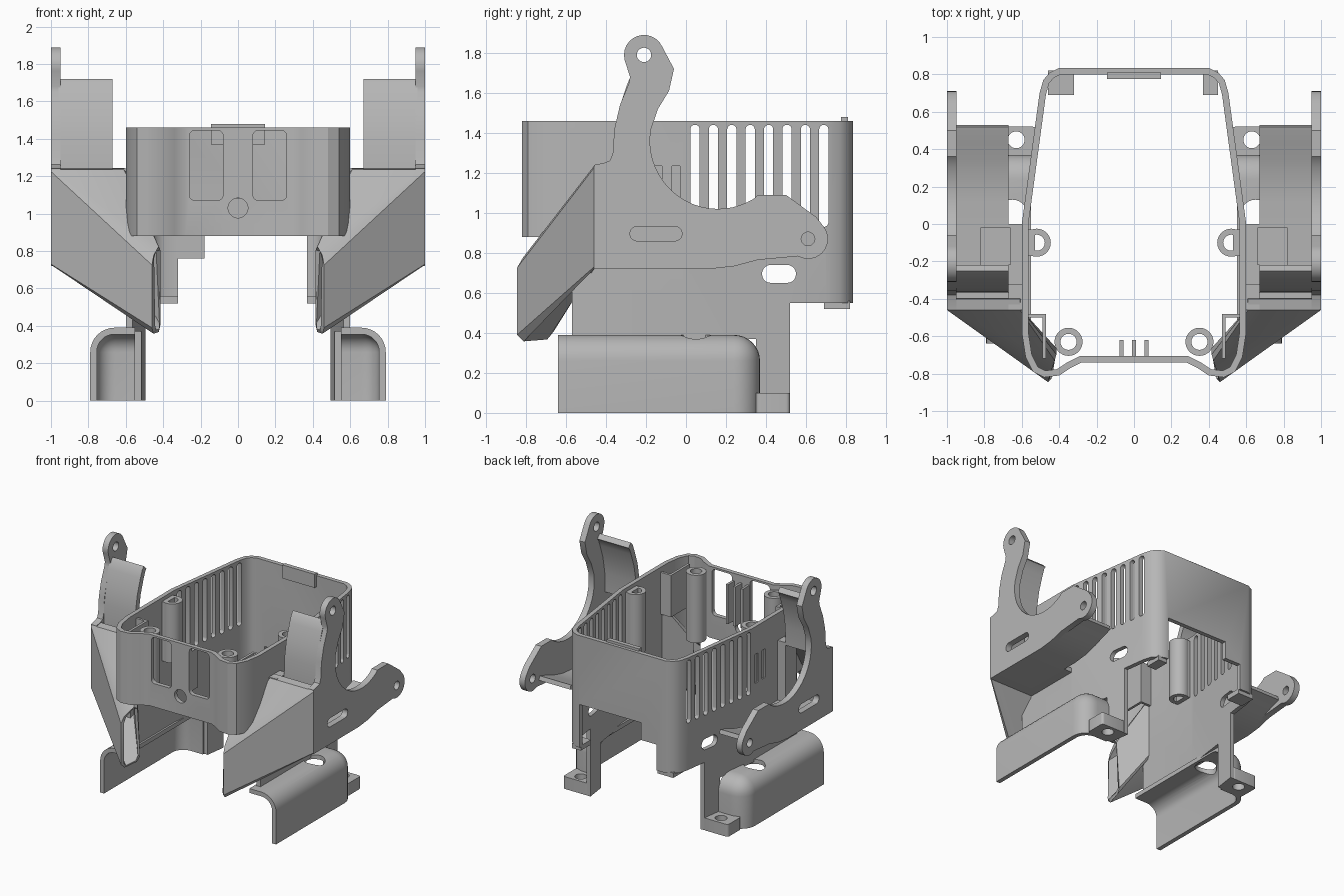
import bpy, bmesh
from math import sin, cos, radians, pi
from mathutils import Matrix, Vector

if "Cube" in bpy.data.objects:
    bpy.data.objects.remove(bpy.data.objects["Cube"], do_unlink=True)

grey = bpy.data.materials.new("matte grey")
grey.use_nodes = True
grey.diffuse_color = (0.47, 0.47, 0.47, 1)
grey.node_tree.nodes["Principled BSDF"].inputs["Base Color"].default_value = (0.47, 0.47, 0.47, 1)
parts = []


def finish(name, bm):
    bmesh.ops.recalc_face_normals(bm, faces=bm.faces)
    mesh = bpy.data.meshes.new(name)
    bm.to_mesh(mesh)
    bm.free()
    mesh.materials.append(grey)
    ob = bpy.data.objects.new(name, mesh)
    bpy.context.collection.objects.link(ob)
    parts.append(ob)
    return ob


def prism(name, pts, axis, lo, hi):
    """Extrude a flat outline along one axis."""
    place = {"X": lambda a, b, h: (h, a, b), "Y": lambda a, b, h: (a, h, b),
             "Z": lambda a, b, h: (a, b, h)}[axis]
    bm = bmesh.new()
    ends = [[bm.verts.new(place(a, b, h)) for a, b in pts] for h in (lo, hi)]
    for ring in ends:
        bm.faces.new(ring)
    bridge(bm, *ends)
    return finish(name, bm)


def bridge(bm, r0, r1):
    n = len(r0)
    for i in range(n):
        j = (i + 1) % n
        bm.faces.new((r0[i], r0[j], r1[j], r1[i]))


def box(name, x0, x1, y0, y1, z0, z1):
    return prism(name, [(x0, y0), (x1, y0), (x1, y1), (x0, y1)], "Z", z0, z1)


def arc(cx, cy, r, a0, a1, n=12):
    angles = [radians(a0 + (a1 - a0) * i / n) for i in range(n + 1)]
    return [(cx + r * cos(a), cy + r * sin(a)) for a in angles]


def circle(cx, cy, r, n=28):
    return arc(cx, cy, r, 0, 360 - 360 / n, n - 1)


def rounded(x0, x1, y0, y1, r):
    r = min(r, (x1 - x0) / 2 - 0.001, (y1 - y0) / 2 - 0.001)
    return (arc(x1 - r, y1 - r, r, 0, 90, 5) + arc(x0 + r, y1 - r, r, 90, 180, 5)
            + arc(x0 + r, y0 + r, r, 180, 270, 5) + arc(x1 - r, y0 + r, r, 270, 360, 5))


def offset(path, t, closed=False):
    """Shift an outline to its left by t."""
    out, n = [], len(path)
    for i, p in enumerate(path):
        before = path[i - 1] if closed or i else p
        after = path[(i + 1) % n] if closed or i < n - 1 else p
        d0, d1 = Vector(p) - Vector(before), Vector(after) - Vector(p)
        d0 = d0.normalized() if d0.length else d1.normalized()
        d1 = d1.normalized() if d1.length else d0
        m = (d0 + d1).normalized()
        k = t / max(0.5, m.dot(d0))
        out.append((p[0] - m.y * k, p[1] + m.x * k))
    return out


def sheet(name, path, t, x0, x1):
    return prism(name, path + offset(path, t)[::-1], "X", x0, x1)


def cut(ob, cutters):
    for c in cutters:
        c.hide_render = True
        mod = ob.modifiers.new("cut", "BOOLEAN")
        mod.operation, mod.solver, mod.object = "DIFFERENCE", "EXACT", c
    bake(ob)
    for c in cutters:
        parts.remove(c)
        bpy.data.objects.remove(c, do_unlink=True)


def bake(ob):
    deps = bpy.context.evaluated_depsgraph_get()
    mesh = bpy.data.meshes.new_from_object(ob.evaluated_get(deps))
    ob.modifiers.clear()
    ob.data = mesh


# Main housing: a tapered ring with bulged front corners
half = [(0.28, -0.74), (0.34, -0.77), (0.40, -0.81), (0.48, -0.82), (0.54, -0.79), (0.58, -0.71),
        (0.60, -0.58), (0.60, 0.0), (0.505, 0.70), (0.485, 0.77), (0.45, 0.81), (0.40, 0.835)]
outline = half + [(-x, y) for x, y in reversed(half)]
inner = offset(outline, 0.035, True)
bm = bmesh.new()
rings = [[bm.verts.new((x, y, z)) for x, y in pts]
         for pts, z in ((outline, 0), (outline, 1.46), (inner, 1.46), (inner, 0))]
for i in range(4):
    bridge(bm, rings[i], rings[(i + 1) % 4])
housing = finish("housing", bm)

# Housing openings: lower edge steps, vents, windows and cable hole
cutters = [box("c", -1, 1, -1, -0.57, -1, 0.88), box("c", -1, 1, -0.6, 0.35, -1, 0.37),
           box("c", -1, 1, 0.52, 1, -1, 0.55), box("c", -0.32, 0.37, 0.6, 1, 0.5, 0.76),
           box("c", -0.18, 0.37, 0.6, 1, 0.7, 0.90),
           prism("c", circle(0, 1.03, 0.053), "Y", -1, -0.5),
           prism("c", rounded(0.38, 0.55, 0.65, 0.74, 0.045), "X", -1, 1)]
for s in (-1, 1):
    cutters.append(prism("c", rounded(s * 0.17 - 0.09, s * 0.17 + 0.09, 1.07, 1.445, 0.03), "Y", -1, -0.5))
for i in range(8):
    y = 0.045 + i * 0.092
    cutters.append(prism("c", rounded(y - 0.023, y + 0.023, 0.93, 1.44, 0.023), "X", -1, 1))
for y in (-0.14, -0.05):
    cutters.append(prism("c", rounded(y - 0.02, y + 0.02, 1.0, 1.235, 0.004), "X", -1, 1))
cut(housing, cutters)

# Rear clip, front ribs and rear lips
box("rear_clip", -0.145, 0.145, 0.775, 0.81, 1.37, 1.48)
for i in (-1, 0, 1):
    box("front_rib", i * 0.067 - 0.01, i * 0.067 + 0.01, -0.72, -0.62, 1.08, 1.40)
box("rear_lip_left", 0.37, 0.45, 0.69, 0.82, 0.52, 0.56)
box("rear_lip_right", -0.46, -0.32, 0.69, 0.82, 0.52, 0.56)

first_sided = len(parts)

# Screw bosses
for label, x, y, z0 in (("side_boss", 0.52, -0.10, 0.95), ("front_boss", 0.35, -0.63, 0.88)):
    boss = prism(label, circle(x, y, 0.075), "Z", z0, 1.43)
    cut(boss, [prism("c", circle(x, y, 0.043), "Z", 0.5, 2)])
box("side_boss_web", 0.53, 0.59, -0.17, -0.03, 0.95, 1.43)

# Corner bracket inside the housing
prism("corner_bracket", [(0.58, -0.48), (0.47, -0.48), (0.47, -0.72), (0.49, -0.72), (0.49, -0.50),
                         (0.58, -0.50)], "Z", 1.08, 1.42)

# Outer arm plate with a round fan cut-out and two screw eyes
plate = (arc(-0.21, 1.79, 0.10, 25, 195)
         + [(-0.28, 1.68), (-0.285, 1.65), (-0.33, 1.54), (-0.358, 1.42), (-0.366, 1.30), (-0.38, 1.262),
            (-0.41, 1.25), (-0.46, 1.24), (-0.46, 0.72), (0.12, 0.72), (0.24, 0.733), (0.36, 0.765)]
         + arc(0.61, 0.87, 0.10, 240, 395)
         + [(0.65, 0.98), (0.50, 1.09), (0.36, 1.09)]
         + arc(0.16, 1.36, 0.34, -58, -190, 20)
         + [(-0.14, 1.52), (-0.085, 1.61), (-0.06, 1.72)])
arm = prism("arm_plate", plate, "X", 0.95, 1.0)
cut(arm, [prism("c", circle(-0.21, 1.79, 0.036), "X", 0.8, 1.2),
          prism("c", circle(0.61, 0.87, 0.034), "X", 0.8, 1.2),
          prism("c", rounded(-0.28, -0.02, 0.86, 0.932, 0.036), "X", 0.8, 1.2)])

# Fan pocket: curved front wall, floor and link to the housing
sheet("pocket_front", [(-0.365, 1.22), (-0.36, 1.38), (-0.335, 1.52), (-0.295, 1.64), (-0.27, 1.70),
                       (-0.25, 1.72)], -0.045, 0.67, 0.96)
sheet("pocket_floor", [(-0.46, 0.72), (0.12, 0.72), (0.24, 0.733), (0.36, 0.765), (0.45, 0.80),
                       (0.53, 0.825)], 0.035, 0.67, 0.96)
box("pocket_link", 0.58, 0.68, -0.46, 0.0, 0.72, 0.755)
box("pocket_inner_wall", 0.585, 0.67, -0.46, -0.32, 0.72, 1.24)
box("pocket_pad", 0.66, 0.82, -0.22, -0.02, 0.75, 0.765)

# Air duct: hollow loft narrowing to an upright slot nozzle
def section(corners, c):
    """Four corners, each trimmed into two points."""
    v = [Vector(p) for p in corners]
    out = []
    for i, p in enumerate(v):
        for q in (v[i - 1], v[(i + 1) % 4]):
            out.append(p + (q - p).normalized() * c)
    return out


bm = bmesh.new()
wide = [(1, -0.40, 0.72), (1, -0.40, 1.245), (0.60, -0.40, 1.245), (0.60, -0.40, 0.72)]
mouth = [(1, -0.46, 0.72), (1, -0.46, 1.235), (0.60, -0.46, 1.235), (0.60, -0.46, 0.72)]
slot = [(0.46, -0.845, 0.355), (0.46, -0.845, 0.76), (0.415, -0.70, 0.84), (0.415, -0.66, 0.37)]
loops = [[bm.verts.new(p) for p in section(c, t)] for c, t in ((wide, 0.01), (mouth, 0.01), (slot, 0.035))]
for a, b in zip(loops, loops[1:]):
    bridge(bm, a, b)
duct = finish("air_duct", bm)
mod = duct.modifiers.new("wall", "SOLIDIFY")
mod.thickness, mod.offset = 0.025, -1
bake(duct)

# Lower cover: rounded shell open at the front, bottom and inside
bm = bmesh.new()
bmesh.ops.create_cube(bm, size=1)
for v in bm.verts:
    v.co = (0.67 + v.co.x * 0.24, -0.135 + v.co.y * 1.01, 0.195 + v.co.z * 0.39)
bm.normal_update()
hidden = [f for f in bm.faces if f.normal.y < -0.5 or f.normal.z < -0.5 or f.normal.x < -0.5]
bmesh.ops.delete(bm, geom=hidden, context="FACES")
seams = [e for e in bm.edges if len(e.link_faces) == 2]
bmesh.ops.bevel(bm, geom=seams, offset=0.13, segments=8, profile=0.5, affect="EDGES")
cover = finish("lower_cover", bm)
# Make sure the shell faces outward before it is thickened
if sum((f.normal.x + f.normal.z + f.normal.y) * f.area for f in cover.data.polygons) < 0:
    cover.data.flip_normals()
mod = cover.modifiers.new("wall", "SOLIDIFY")
mod.thickness, mod.offset = 0.035, -1
bake(cover)
cut(cover, [prism("c", circle(0.65, 0.05, 0.08), "Z", 0.3, 0.5)])

# Foot with a screw hole
foot = prism("foot", rounded(0.52, 0.74, 0.35, 0.52, 0.02), "Z", 0, 0.10)
cut(foot, [prism("c", circle(0.63, 0.45, 0.045), "Z", -1, 1)])

# Mirror every sided part onto the right
for ob in parts[first_sided:]:
    base = ob.name
    mesh = ob.data.copy()
    mesh.transform(Matrix.Scale(-1, 4, (1, 0, 0)))
    mesh.flip_normals()
    twin = bpy.data.objects.new("right_" + base, mesh)
    bpy.context.collection.objects.link(twin)
    ob.name = "left_" + base
    parts.append(twin)

bpy.ops.object.select_all(action="DESELECT")
for ob in parts:
    ob.select_set(True)
bpy.context.view_layer.objects.active = housing
bpy.ops.object.shade_smooth_by_angle(angle=radians(30))
